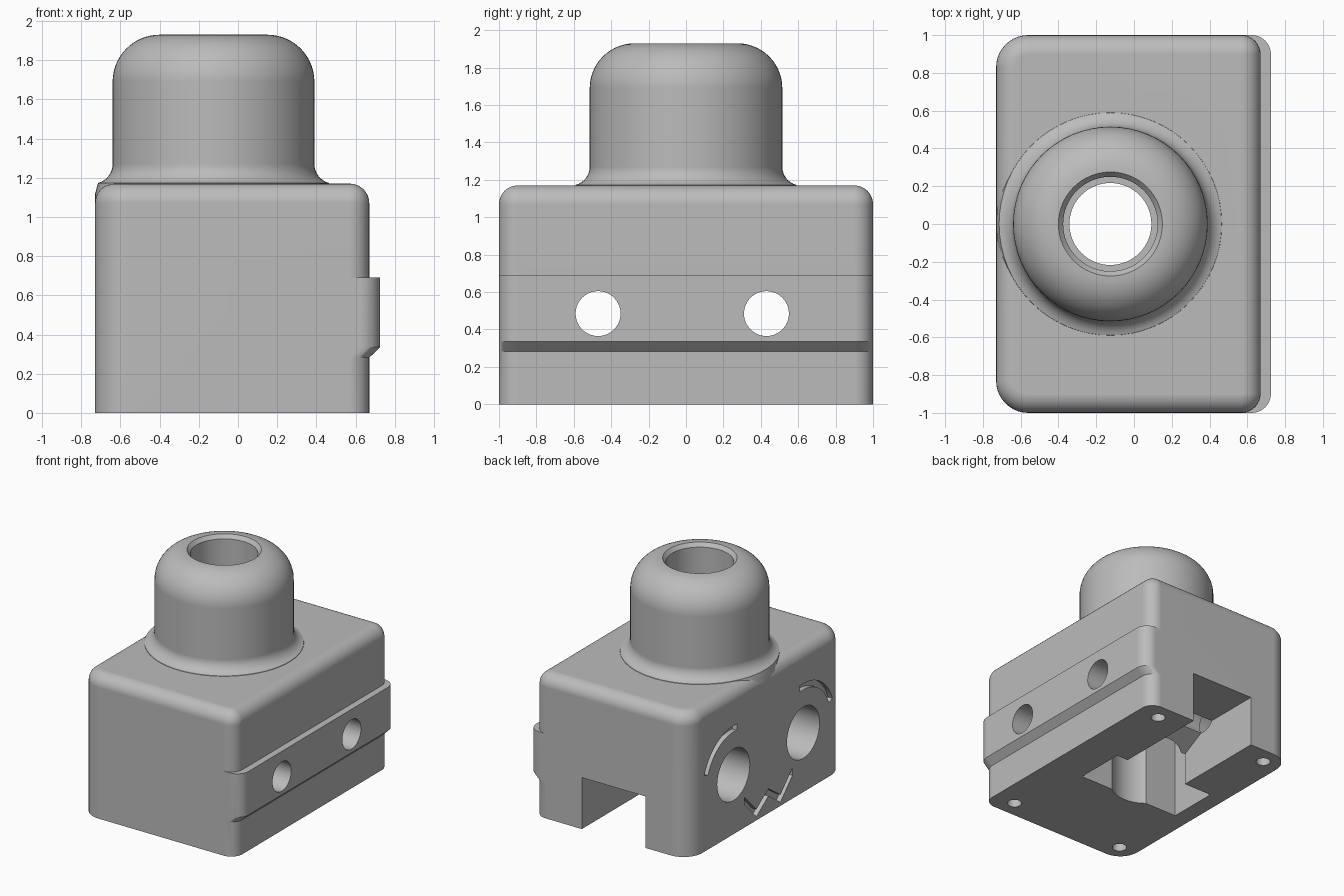
import bpy, bmesh
from math import sin, cos, pi, radians

if "Cube" in bpy.data.objects:
    bpy.data.objects.remove(bpy.data.objects["Cube"], do_unlink=True)

gray = bpy.data.materials.new("plain_gray")
gray.use_nodes = True
color = (0.5, 0.5, 0.5, 1)
gray.diffuse_color = color
gray.node_tree.nodes["Principled BSDF"].inputs["Base Color"].default_value = color


def loft(name, rings):
    """Closed solid through rings of equal point count."""
    bm = bmesh.new()
    loops = [[bm.verts.new(p) for p in ring] for ring in rings]
    n = len(loops[0])
    for a, b in zip(loops, loops[1:]):
        for i in range(n):
            j = (i + 1) % n
            bm.faces.new((a[i], a[j], b[j], b[i]))
    bm.faces.new(loops[0])
    bm.faces.new(loops[-1])
    bmesh.ops.recalc_face_normals(bm, faces=bm.faces)
    mesh = bpy.data.meshes.new(name)
    bm.to_mesh(mesh)
    bm.free()
    mesh.materials.append(gray)
    obj = bpy.data.objects.new(name, mesh)
    bpy.context.collection.objects.link(obj)
    return obj


def arc(cx, cy, r, start, end, steps=10):
    angles = [radians(start + (end - start) * i / steps) for i in range(steps + 1)]
    return [(cx + r * cos(a), cy + r * sin(a)) for a in angles]


def circle(cx, cy, r, n=64):
    return arc(cx, cy, r, 0, 360, n)[:-1]


def lathe(name, profile, cx):
    return loft(name, [[(x, y, z) for x, y in circle(cx, 0, r)] for r, z in profile])


def along_x(name, outline, x0, x1):
    return loft(name, [[(x, y, z) for y, z in outline] for x in (x0, x1)])


def rounded_plan(x0, x1, r0, r1, inset=0):
    """Plan outline with radius r0 at the low-x corners and r1 at the high-x ones."""
    pts = []
    for x, sx, sy, r, start in ((x1, 1, 1, r1, 0), (x0, -1, 1, r0, 90),
                                (x0, -1, -1, r0, 180), (x1, 1, -1, r1, 270)):
        pts += arc(x - sx * r, sy * (1 - r), r - inset, start, start + 90)
    return pts


def combine(target, other, operation):
    mod = target.modifiers.new(operation, 'BOOLEAN')
    mod.operation = operation
    mod.solver = 'EXACT'
    mod.object = other
    bpy.context.view_layer.objects.active = target
    bpy.ops.object.modifier_apply(modifier=mod.name)
    bpy.data.objects.remove(other, do_unlink=True)


BACK, FRONT, TOP = -0.73, 0.67, 1.17
BOSS_X = -0.125

# Main block with rounded top edge
rings = [[(x, y, 0) for x, y in rounded_plan(BACK, FRONT, 0.17, 0.102)]]
for t, z in arc(0.1, TOP - 0.1, 0.1, 180, 90, 8):
    rings.append([(x, y, z) for x, y in rounded_plan(BACK, FRONT, 0.17, 0.102, t)])
body = loft("housing", rings)

# Domed boss with flared foot
profile = [(0.604, 1.0), (0.604, 1.12), (0.59, TOP)]
profile += arc(0.615, TOP + 0.1, 0.1, 255, 180, 8)
profile += arc(0.275, 1.69, 0.24, 0, 90, 14)
combine(body, lathe("boss", profile, BOSS_X), 'UNION')

# Mounting rail with chamfered underside
strip_rings = []
for shift, z in ((-0.002, 0.28), (0.055, 0.335), (0.055, 0.69)):
    strip_rings.append([(x + shift, y, z) for x, y in rounded_plan(0, FRONT, 0.1, 0.102)])
combine(body, loft("rail", strip_rings), 'UNION')

cutters = []

# Stepped vertical bore
cutters.append(lathe("bore", [(0.27, -0.1), (0.27, 0.7), (0.217, 0.75), (0.217, 1.25),
                              (0.25, 1.25), (0.25, 1.9), (0.277, 1.932), (0.277, 2.1)], BOSS_X))

# Underside pocket and the channel leading out of it
pocket = [(-0.21, -0.1), (0.21, -0.1), (0.21, 0.7), (-0.21, 0.7)]
cutters.append(along_x("pocket", pocket, -0.59, 0.345))
channel = [(0.15, -0.1), (1.1, -0.1), (1.1, 0.42), (0.5, 0.42), (0.2, 0.26), (0.15, 0.26)]
cutters.append(along_x("channel", channel, -0.335, 0.24))

# Cross holes, counterbores and curved grooves above them
MID, HALF, HOLE_Z = -0.02, 0.45, 0.485
for side in (-1, 1):
    y = MID + side * HALF
    cutters.append(along_x("cross_hole", circle(y, HOLE_Z, 0.12), -1, 1))
    cutters.append(along_x("counterbore", circle(y, HOLE_Z, 0.21), -1, -0.4))
    groove = arc(0, 0, 0.40, 20, 97, 16) + arc(0, 0, 0.35, 97, 20, 16)
    groove = [(y + side * u, HOLE_Z + v) for u, v in groove]
    cutters.append(along_x("curved_groove", groove, -1, BACK + 0.04))

# Zigzag groove
zigzag = [(-0.31, 0.22), (-0.155, 0.06), (0, 0.17), (0.155, 0.06), (0.31, 0.22)]
outline = [(MID + u, z + 0.03) for u, z in zigzag]
outline += [(MID + u, z - 0.03) for u, z in reversed(zigzag)]
cutters.append(along_x("zigzag_groove", outline, -1, BACK + 0.04))

# Screw holes in the underside
for x in (-0.575, 0.48):
    for y in (-0.86, 0.86):
        ring = circle(x, y, 0.055, 32)
        cutters.append(loft("screw_hole", [[(u, v, z) for u, v in ring] for z in (-0.1, 0.3)]))

for cutter in cutters:
    combine(body, cutter, 'DIFFERENCE')

# Smooth curves, crisp machined edges
bpy.ops.object.select_all(action='DESELECT')
body.select_set(True)
bpy.context.view_layer.objects.active = body
bpy.ops.object.shade_smooth_by_angle(angle=radians(28))
weighted = body.modifiers.new("flat_faces", 'WEIGHTED_NORMAL')
weighted.keep_sharp = True
